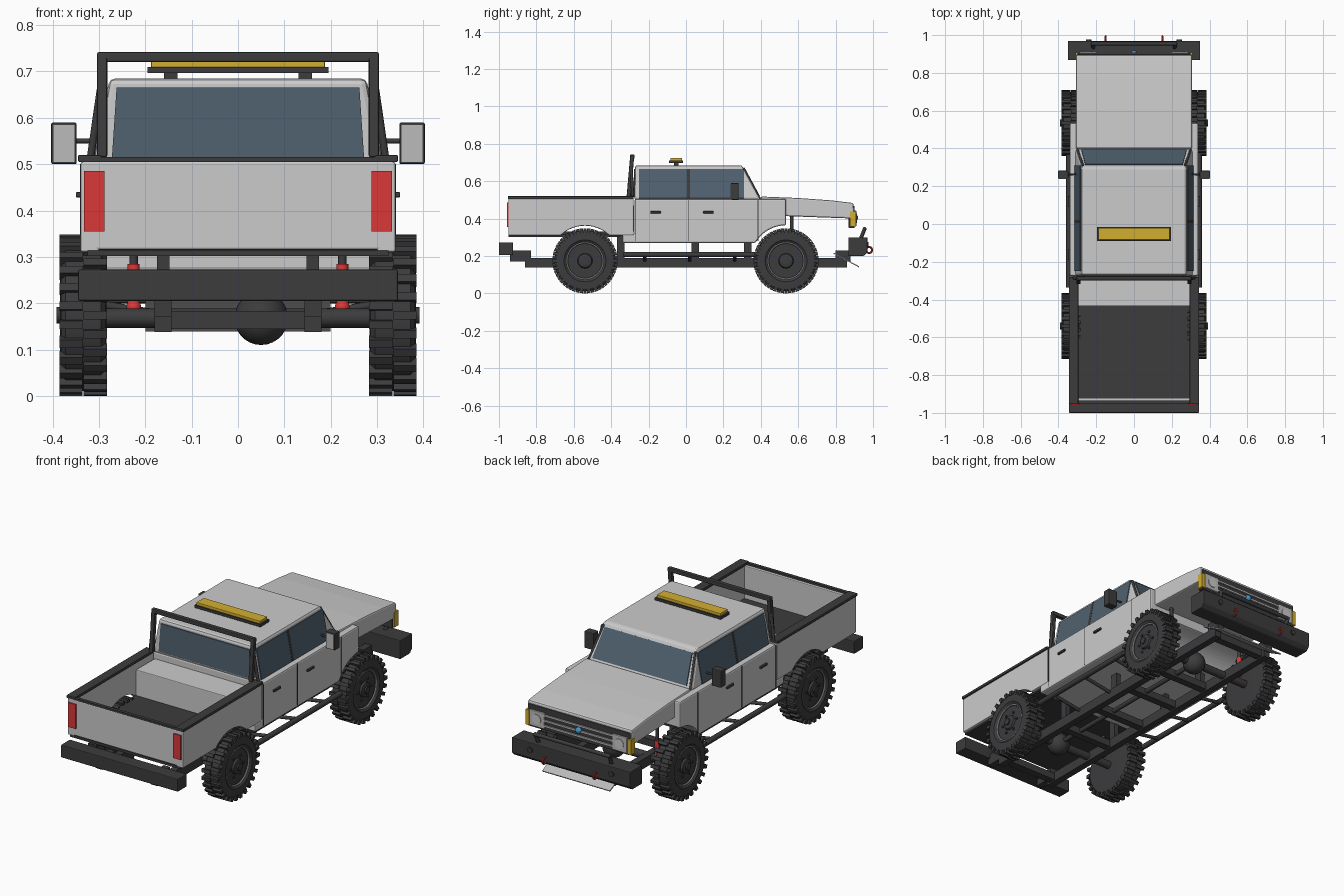
import bpy, bmesh
from math import pi, sin, cos, atan2, sqrt
from mathutils import Vector, Matrix

if "Cube" in bpy.data.objects:
    bpy.data.objects.remove(bpy.data.objects["Cube"])

def mat(name, r, g, b):
    m = bpy.data.materials.new(name)
    m.diffuse_color = (r, g, b, 1)
    m.use_nodes = True
    m.node_tree.nodes["Principled BSDF"].inputs["Base Color"].default_value = m.diffuse_color
    return m

WHITE = mat("paint", .75, .75, .76)
DARK = mat("black_trim", .045, .045, .048)
GLASS = mat("glass", .08, .12, .16)
AMBER = mat("amber", .65, .42, .03)
RED = mat("red", .7, .04, .04)
BLUE = mat("blue", .05, .3, .6)
SILVER = mat("silver", .5, .5, .5)

def make(name, bm, m, bevel=0, smooth=False):
    bmesh.ops.recalc_face_normals(bm, faces=bm.faces[:])
    me = bpy.data.meshes.new(name)
    bm.to_mesh(me)
    bm.free()
    me.materials.append(m)
    o = bpy.data.objects.new(name, me)
    bpy.context.collection.objects.link(o)
    if bevel:
        b = o.modifiers.new("bevel", 'BEVEL')
        b.width, b.segments, b.limit_method = bevel, 2, 'ANGLE'
    if smooth:
        bpy.context.view_layer.objects.active = o
        o.select_set(True)
        bpy.ops.object.shade_smooth_by_angle(angle=.6)
        o.select_set(False)
    return o

def box(name, x, y, z, m, bevel=0):
    bm = bmesh.new()
    size = [b - a for a, b in (x, y, z)]
    mid = [(a + b) / 2 for a, b in (x, y, z)]
    bmesh.ops.create_cube(bm, size=1, matrix=Matrix.Translation(mid) @ Matrix.Diagonal((*size, 1)))
    return make(name, bm, m, bevel)

def sx(s, a, b):
    return tuple(sorted((s * a, s * b)))

def prism(name, pts, x, m, bevel=0):
    bm = bmesh.new()
    f = bm.faces.new([bm.verts.new((x[0], y, z)) for y, z in pts])
    g = bmesh.ops.extrude_face_region(bm, geom=[f])
    bmesh.ops.translate(bm, vec=(x[1] - x[0], 0, 0), verts=[v for v in g["geom"] if isinstance(v, bmesh.types.BMVert)])
    return make(name, bm, m, bevel)

def hull(name, pts, m, bevel=0):
    bm = bmesh.new()
    for p in pts:
        bm.verts.new(p)
    bmesh.ops.convex_hull(bm, input=bm.verts[:])
    bmesh.ops.dissolve_limit(bm, angle_limit=.02, verts=bm.verts[:], edges=bm.edges[:])
    return make(name, bm, m, bevel)

def pane(name, pts, n, m, t=.004):
    off = Vector(n).normalized() * t
    return hull(name, [Vector(p) + off * k for p in pts for k in (-1, 1)], m)

def rod(name, a, b, r, m, seg=16):
    a, b = Vector(a), Vector(b)
    bm = bmesh.new()
    M = Matrix.Translation((a + b) / 2) @ (b - a).to_track_quat('Z', 'Y').to_matrix().to_4x4()
    bmesh.ops.create_cone(bm, cap_ends=True, segments=seg, radius1=r, radius2=r, depth=(b - a).length, matrix=M)
    return make(name, bm, m, 0, True)

def ball(name, c, r, m):
    bm = bmesh.new()
    bmesh.ops.create_uvsphere(bm, u_segments=24, v_segments=14, radius=r, matrix=Matrix.Translation(c))
    return make(name, bm, m, 0, True)

def ring(name, c, R, r, m):  # ring around the x axis
    bpy.ops.mesh.primitive_torus_add(location=c, rotation=(0, pi / 2, 0), major_radius=R, minor_radius=r, major_segments=40, minor_segments=8)
    o = bpy.context.object
    o.name = name
    o.data.materials.append(m)

def arc(cy, cz, r, z, full):  # wheel arch points, left to right
    a = pi - atan2(z - cz, sqrt(r * r - (z - cz) ** 2))
    b = pi - a if full else pi / 2
    return [(cy + r * cos(a + (b - a) * i / 12), cz + r * sin(a + (b - a) * i / 12)) for i in range(13)]

FY, RY, WZ = .535, -.54, .174

# cab lower body, greenhouse and hood
prism("cab_body", [(-.275, .505), (-.275, .315), (-.34, .315), (-.34, .27)] + arc(FY, WZ, .19, .27, False) + [(.535, .505)], (-.34, .34), WHITE, .008)
hull("greenhouse", [(s * x, y, z) for s in (-1, 1) for x, y, z in
     ((.312, -.277, .5), (.312, .4, .5), (.277, -.272, .685), (.277, .3, .685))], WHITE, .012)
prism("hood", [(.4, .42), (.4, .518), (.6, .51), (.78, .497), (.895, .483), (.9, .4), (.535, .413)], (-.308, .308), WHITE, .008)

# windows
pane("windshield", [(s * .278, .391, .52) for s in (-1, 1)] + [(s * .258, .314, .663) for s in (-1, 1)], (0, .18, .1), GLASS)
pane("rear_window", [(s * .272, -.277, .515) for s in (-1, 1)] + [(s * .262, -.274, .665) for s in (-1, 1)], (0, -1, 0), GLASS)
for s in (-1, 1):
    for n, y0, y1 in (("rear", -.25, .005), ("front", .022, .31)):
        pane(n + "_side_window", [(s * x, y, z) for y in (y0, y1) for x, z in ((.311, .508), (.281, .665))], (s * .18, 0, .035), GLASS)
    pane("window_pillar", [(s * x, y, z) for y in (.005, .022) for x, z in ((.311, .508), (.281, .665))], (s, 0, .2), DARK, .005)
    rod("windshield_pillar", (s * .3, .395, .505), (s * .27, .308, .67), .006, DARK)
    # doors: seams and handles
    for y in (-.272, .015, .385):
        box("door_seam", sx(s, .335, .3412), (y - .002, y + .002), (.28, .5), DARK)
    for y in (-.163, .12):
        box("door_handle", sx(s, .338, .35), (y - .028, y + .028), (.428, .44), DARK, .003)
    # mirrors
    rod("mirror_arm", (s * .295, .265, .55), (s * .36, .26, .55), .005, DARK)
    box("mirror_housing", sx(s, .348, .403), (.24, .282), (.5, .59), DARK, .004)
    box("mirror_glass", sx(s, .353, .398), (.237, .241), (.505, .585), SILVER)
    # side steps
    rod("side_step", (s * .345, -.335, .208), (s * .345, .375, .208), .014, DARK)
    for y in (-.22, .02, .26):
        rod("step_bracket", (s * .16, y, .175), (s * .345, y, .205), .009, DARK)

# cargo bed
for s in (-1, 1):
    prism("bed_side", [(-.95, .505), (-.95, .31)] + arc(RY, WZ, .188, .31, True) + [(-.28, .31), (-.28, .505)], sx(s, .3, .34), WHITE, .005)
    box("bed_rail", sx(s, .295, .345), (-.953, -.28), (.505, .52), DARK, .003)
    box("tail_light", sx(s, .288, .332), (-.957, -.94), (.355, .485), RED)
box("tailgate", (-.336, .336), (-.95, -.92), (.316, .506), WHITE, .004)
box("tailgate_cap", (-.34, .34), (-.953, -.935), (.505, .516), DARK)
box("bed_floor", (-.302, .302), (-.94, -.28), (.312, .332), DARK)
box("bed_lower_trim", (-.325, .325), (-.95, -.35), (.302, .315), DARK)
box("bed_storage_box", (-.298, .298), (-.435, -.277), (.33, .47), WHITE, .004)

# roll bar
for s in (-1, 1):
    hull("roll_bar_post", [(s * (x + dx), y + dy, z) for x, y, z in ((.293, -.307, .515), (.293, -.287, .742))
         for dx in (-.011, .011) for dy in (-.011, .011)], DARK, .004)
    rod("roll_bar_brace", (s * .297, -.292, .66), (s * .318, -.285, .515), .008, DARK)
box("roll_bar_top", (-.304, .304), (-.298, -.276), (.72, .742), DARK, .004)

# roof light bar
box("light_bar_base", (-.195, .195), (-.09, -.015), (.697, .71), DARK)
box("light_bar_lens", (-.188, .188), (-.084, -.021), (.709, .725), AMBER, .003)
for s in (-1, 1):
    box("light_bar_foot", sx(s, .13, .16), (-.065, -.04), (.68, .7), DARK)

# grille and lamps
box("grille_panel", (-.3, .3), (.87, .902), (.35, .468), DARK, .003)
for z in (.375, .403, .431):
    box("grille_bar", (-.2, .2), (.9, .909), (z - .005, z + .005), SILVER)
ball("grille_dome", (0, .903, .405), .017, BLUE)
for s in (-1, 1):
    box("headlight", sx(s, .2, .288), (.895, .911), (.36, .443), SILVER, .003)
    rod("headlight_lens", (s * .244, .905, .402), (s * .244, .914, .402), .026, WHITE, 24)
    box("turn_signal", sx(s, .29, .311), (.876, .909), (.357, .437), AMBER)

# front bumper, hoop, hooks and skid plate
prism("front_bumper", [(.868, .3), (.868, .2), (.95, .2), (.97, .22), (.97, .3)], (-.35, .35), DARK, .004)
rod("bumper_hoop", (-.225, .955, .345), (.225, .955, .345), .01, DARK)
for s in (-1, 1):
    rod("hoop_post", (s * .215, .935, .295), (s * .22, .955, .345), .01, DARK)
    rod("bumper_lamp", (s * .24, .965, .262), (s * .24, .976, .262), .014, DARK)
    ring("tow_hook", (s * .15, .979, .232), .016, .005, RED)
pane("skid_plate", [(s * .2, y, z) for s in (-1, 1) for y, z in ((.79, .215), (.925, .142))], (0, .07, .135), SILVER, .003)

# rear bumper
box("rear_bumper", (-.345, .345), (-1, -.925), (.205, .273), DARK, .004)

# chassis
for s in (-1, 1):
    box("frame_rail", sx(s, .143, .18), (-.86, .86), (.138, .19), DARK)
    box("rear_bumper_mount", sx(s, .143, .18), (-.94, -.83), (.17, .23), DARK)
    box("front_bumper_mount", sx(s, .143, .18), (.8, .88), (.17, .23), DARK)
    for y in (-.35, .05, .33):
        box("body_mount", sx(s, .148, .175), (y - .02, y + .02), (.185, .315 if y < -.3 else .275), DARK)
for y in (-.82, -.38, -.12, .14, .38, .82):
    box("crossmember", (-.15, .15), (y - .02, y + .02), (.145, .183), DARK)
rod("drive_shaft", (.05, RY, .168), (.05, FY, .168), .012, DARK)
for y in (RY, FY):
    rod("axle", (-.37, y, .168), (.37, y, .168), .021, DARK)
    ball("differential", (.05, y, .168), .058, DARK)
    for s in (-1, 1):
        rod("shock_absorber", (s * .225, y + .03, .185), (s * .225, y + .03, .285), .013, RED)
        ball("shock_end", (s * .225, y + .03, .192), .016, RED)
        rod("shock_tower", (s * .225, y + .03, .28), (s * .225, y + .03, .42 if y > 0 else .31), .009, DARK)

# wheels: lathed tyre, staggered lugs, rim ring, hub and bolts
PROFILE = [(-.05, 0), (-.05, .09), (-.048, .15), (-.038, .163), (.038, .163), (.048, .15), (.05, .112), (.042, .1), (.036, .092), (.036, .04), (.046, .036), (.05, .024), (.05, 0)]
for y in (RY, FY):
    for s in (-1, 1):
        C = Matrix.Translation((s * .334, y, WZ))
        bm = bmesh.new()
        vs = [bm.verts.new((s * x, 0, r)) for x, r in PROFILE]
        es = [bm.edges.new(p) for p in zip(vs, vs[1:])]
        bmesh.ops.spin(bm, geom=vs + es, cent=(0, 0, 0), axis=(1, 0, 0), angle=2 * pi, steps=40)
        bmesh.ops.remove_doubles(bm, verts=bm.verts[:], dist=1e-5)
        bmesh.ops.transform(bm, matrix=C, verts=bm.verts[:])
        make("tyre", bm, DARK, 0, True)
        bm = bmesh.new()
        for i in range(52):
            side = 1 if i % 2 else -1
            M = C @ Matrix.Rotation(2 * pi * i / 52, 4, 'X') @ Matrix.Translation((side * .026, 0, .161))
            bmesh.ops.create_cube(bm, size=1, matrix=M @ Matrix.Diagonal((.05, .018, .026, 1)))
        make("tread_lugs", bm, DARK)
        ring("rim_ring", (s * .374, y, WZ), .097, .003, WHITE)
        for i in range(6):
            p = Vector((s * .366, y + .055 * cos(i * pi / 3), WZ + .055 * sin(i * pi / 3)))
            rod("wheel_bolt", p, p + Vector((s * .01, 0, 0)), .007, DARK, 6)
        rod("hub_cap", (s * .37, y, WZ), (s * .392, y, WZ), .018, DARK)
